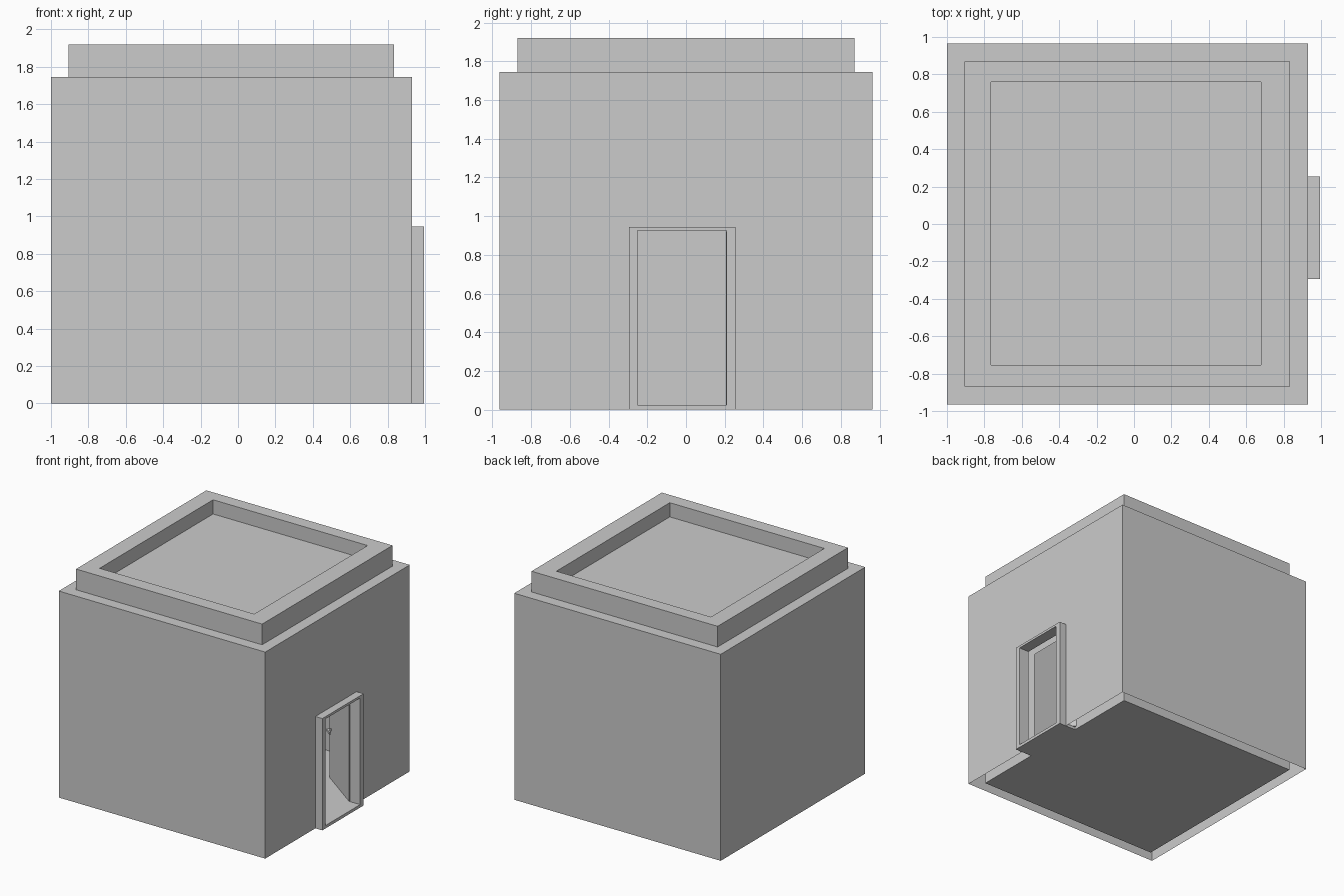
import bpy, math
from mathutils import Matrix, Vector

if "Cube" in bpy.data.objects:
    bpy.data.objects.remove(bpy.data.objects["Cube"])

DOOR_Y0, DOOR_Y1, DOOR_Z0, DOOR_Z1 = -0.25, 0.21, 0.025, 0.925


def make(name, quads):
    verts, faces = [], []
    for q in quads:
        faces.append(list(range(len(verts), len(verts) + len(q))))
        verts.extend(q)
    mesh = bpy.data.meshes.new(name)
    mesh.from_pydata(verts, [], faces)
    obj = bpy.data.objects.new(name, mesh)
    bpy.context.collection.objects.link(obj)
    return obj


def box(name, lo, hi, matrix=None):
    bpy.ops.mesh.primitive_cube_add(size=1)
    obj = bpy.context.object
    obj.name = name
    lo, hi = Vector(lo), Vector(hi)
    m = Matrix.Translation((lo + hi) / 2) @ Matrix.Diagonal((*(hi - lo), 1))
    obj.data.transform((matrix or Matrix()) @ m)
    return obj


def rect(x0, x1, y0, y1, z):
    return [(x0, y0, z), (x1, y0, z), (x1, y1, z), (x0, y1, z)]


def band(a, b):
    """Quads joining two four-point loops."""
    return [[a[i], a[(i + 1) % 4], b[(i + 1) % 4], b[i]] for i in range(4)]


def walls(x0, x1, y0, y1, top, hole):
    """Vertical walls with a doorway in the +x side."""
    quads = band(rect(x0, x1, y0, y1, 0), rect(x0, x1, y0, y1, top))
    del quads[1]
    h0, h1, hz = hole
    for a, b, c, d in ((y0, h0, 0, top), (h1, y1, 0, top), (h0, h1, hz, top)):
        quads.append([(x1, a, c), (x1, b, c), (x1, b, d), (x1, a, d)])
    return quads


OUTER = (-1.0, 0.93, -0.965, 0.965)
INNER = (-0.905, 0.835, -0.87, 0.87)
ROOF = (-0.765, 0.68, -0.755, 0.76)

# Outer cladding, open underneath, with the ledge round the parapet
make("outer_walls", walls(*OUTER, 1.745, (-0.295, 0.255, 0.945))
     + band(rect(*OUTER, 1.745), rect(*INNER, 1.745)))

# Inner room shell rising into the parapet, with the sunken roof
make("inner_walls_and_parapet",
     walls(*INNER, 1.92, (DOOR_Y0, 0.255, DOOR_Z1))
     + band(rect(*INNER, 1.92), rect(*ROOF, 1.92))
     + band(rect(*ROOF, 1.92), rect(*ROOF, 1.80))
     + [rect(*ROOF, 1.80)])
box("floor_slab", (-0.905, -0.87, 0), (0.835, 0.87, DOOR_Z0))

# Door frame
box("frame_sill", (0.835, -0.295, 0), (0.995, 0.255, DOOR_Z0))
box("frame_head", (0.90, -0.295, DOOR_Z1), (0.995, 0.255, 0.945))
box("frame_post_left", (0.90, -0.295, DOOR_Z0), (0.995, DOOR_Y0, DOOR_Z1))
box("frame_post_right", (0.90, DOOR_Y1, DOOR_Z0), (0.995, 0.255, DOOR_Z1))

# Door leaf standing open into the room, with handles on both faces
swing = Matrix.Translation((0.895, 0.207, 0)) @ Matrix.Rotation(math.radians(144), 4, 'Z')
box("door_leaf", (0, -0.02, DOOR_Z0), (0.46, 0, DOOR_Z1 - 0.005), swing)
for side, s in (("inside", 1), ("outside", -1)):
    face = swing @ Matrix.Translation((0, -0.01, 0)) @ Matrix.Diagonal((1, s, 1, 1))
    stem = box("handle_stem_" + side, (0.415, 0.01, 0.44), (0.43, 0.045, 0.455), face)
    grip = box("handle_grip_" + side, (0.36, 0.033, 0.437), (0.433, 0.047, 0.458), face)
    if s < 0:
        stem.data.flip_normals()
        grip.data.flip_normals()
